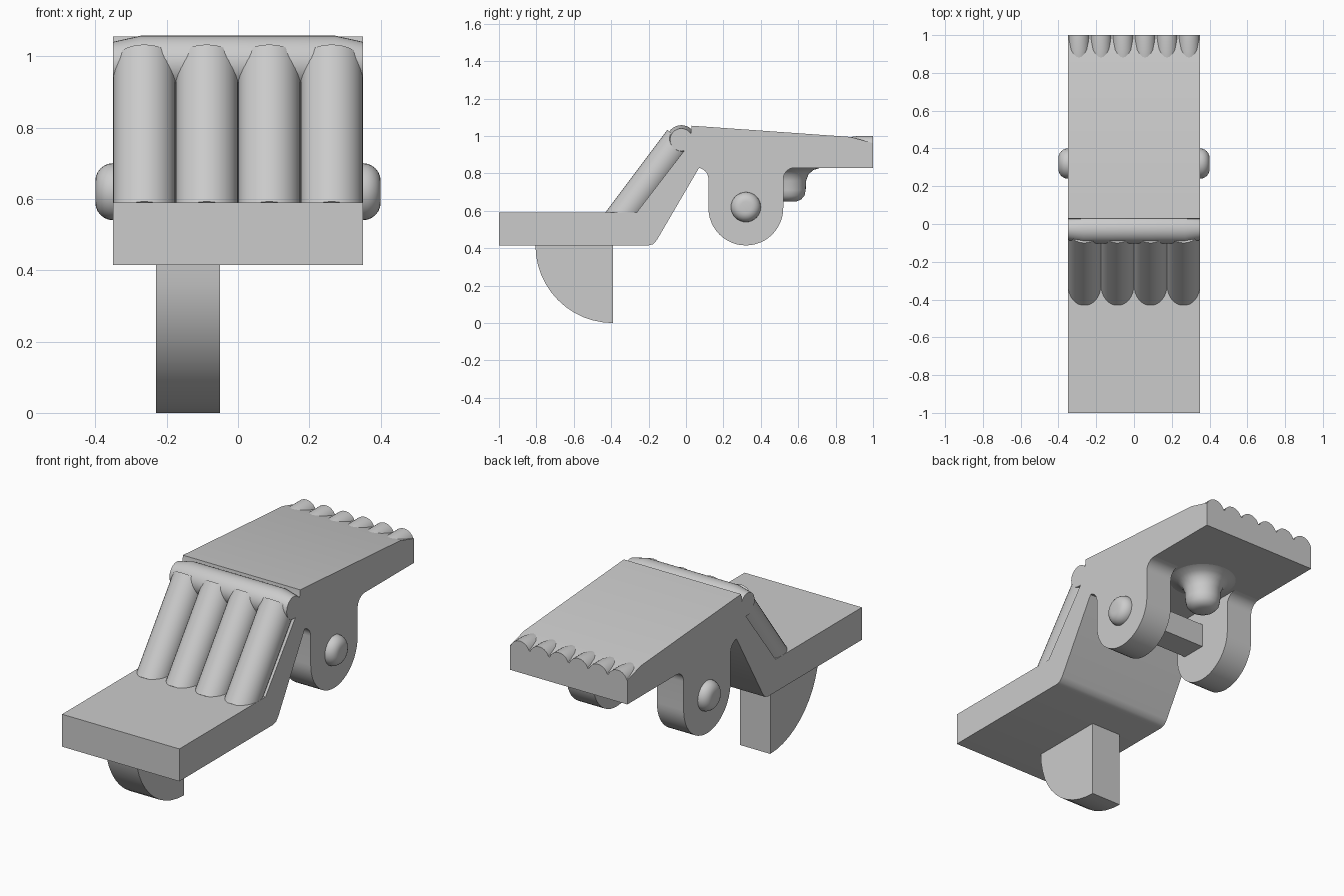
import bpy
import bmesh
from math import sin, cos, pi, radians
from mathutils import Vector

cube = bpy.data.objects.get("Cube")
if cube:
    bpy.data.objects.remove(cube)

grey = bpy.data.materials.new("plain_grey")
grey.use_nodes = True
colour = (0.6, 0.6, 0.6, 1)
grey.diffuse_color = colour
grey.node_tree.nodes["Principled BSDF"].inputs["Base Color"].default_value = colour


def finish(name, bm):
    bmesh.ops.recalc_face_normals(bm, faces=bm.faces)
    mesh = bpy.data.meshes.new(name)
    bm.to_mesh(mesh)
    bm.free()
    mesh.materials.append(grey)
    ob = bpy.data.objects.new(name, mesh)
    bpy.context.collection.objects.link(ob)
    bpy.ops.object.select_all(action="DESELECT")
    ob.select_set(True)
    bpy.context.view_layer.objects.active = ob
    bpy.ops.object.shade_smooth_by_angle(angle=radians(35))
    return ob


def extrude(name, profile, x0, x1):
    """Side profile of (y, z) points, pushed along x."""
    bm = bmesh.new()
    face = bm.faces.new([bm.verts.new((x0, y, z)) for y, z in profile])
    out = bmesh.ops.extrude_face_region(bm, geom=[face])
    moved = [v for v in out["geom"] if isinstance(v, bmesh.types.BMVert)]
    bmesh.ops.translate(bm, verts=moved, vec=(x1 - x0, 0, 0))
    return finish(name, bm)


def lathe(name, start, axis, profile, sides=32):
    """Rings of (radius, distance) around an axis."""
    bm = bmesh.new()
    turn = Vector(axis).to_track_quat("Z", "Y")
    rings = []
    for r, d in profile:
        rings.append([bm.verts.new(Vector(start) + turn @ Vector(
            (r * cos(2 * pi * i / sides), r * sin(2 * pi * i / sides), d)))
            for i in range(sides)])
    for a, b in zip(rings, rings[1:]):
        for i in range(sides):
            j = (i + 1) % sides
            bm.faces.new((a[i], a[j], b[j], b[i]))
    bm.faces.new(rings[0])
    bm.faces.new(rings[-1])
    return finish(name, bm)


def arc(cy, cz, r, a0, a1, n=12):
    return [(cy + r * cos(radians(a0 + (a1 - a0) * i / n)),
             cz + r * sin(radians(a0 + (a1 - a0) * i / n))) for i in range(n + 1)]


HALF = 0.35

# Stepped body: low front plate, ramp and raised rear plate
body = [(-1, 0.415), (-0.2, 0.415), (-0.175, 0.422), (-0.155, 0.445),
        (0.07, 0.83), (1, 0.83), (1, 0.962), (0.88, 0.995),
        (0.03, 1.055), (0.02, 0.96), (-0.265, 0.59), (-1, 0.59)]
extrude("stepped_body", body, -HALF, HALF)

# Four tubes lying on the ramp
foot, head = Vector((0, -0.36, 0.54)), Vector((0, -0.03, 0.98))
radius = HALF / 4
for i in range(4):
    start = foot + Vector(((i - 1.5) * 2 * radius, 0, 0))
    lathe("ramp_tube", start, head - foot,
          [(radius, 0), (radius, (head - foot).length)])

# Rounded lip across the top of the ramp, tapered at both ends
lathe("ramp_lip", (-HALF, -0.025, 0.98), (1, 0, 0),
      [(0.06, 0), (0.078, 0.08), (0.078, 0.62), (0.06, 0.7)])

# Small scallops along the rear edge
for i in range(6):
    r = HALF / 6
    lathe("rear_scallop", ((i - 2.5) * 2 * r, 0.88, 0.942), (0, 1, 0),
          [(r * 0.9, 0), (r, 0.04), (r, 0.12)], 24)

# Hinge ears with filleted roots, and domed pins on their outer faces
ear = (arc(0.06, 0.77, 0.06, 90, 0, 6) + arc(0.32, 0.615, 0.2, 180, 360, 24)
       + arc(0.58, 0.77, 0.06, 180, 90, 6))
dome = [(0.08, 0), (0.08, 0.03)] + [
    (0.03 + 0.05 * cos(a * pi / 12), 0.03 + 0.05 * sin(a * pi / 12))
    for a in range(1, 7)]
for side, label in ((1, "left"), (-1, "right")):
    extrude(label + "_ear", ear, side * 0.19, side * HALF)
    lathe(label + "_pin", (side * 0.32, 0.32, 0.62), (side, 0, 0), dome)

# Bar joining the ears
extrude("cross_bar", [(0.18, 0.61), (0.32, 0.61), (0.32, 0.74), (0.18, 0.74)],
        -0.19, 0.19)

# Flared post under the rear plate
lathe("under_post", (0, 0.55, 0.83), (0, 0, -1),
      [(0.17, 0), (0.13, 0.012), (0.105, 0.035), (0.092, 0.07), (0.09, 0.12),
       (0.083, 0.15), (0.065, 0.17), (0.04, 0.18)])

# Quarter-round fin under the front plate
extrude("quarter_fin", [(-0.39, 0.415)] + arc(-0.39, 0.415, 0.415, 180, 270, 12),
        -0.23, -0.05)
